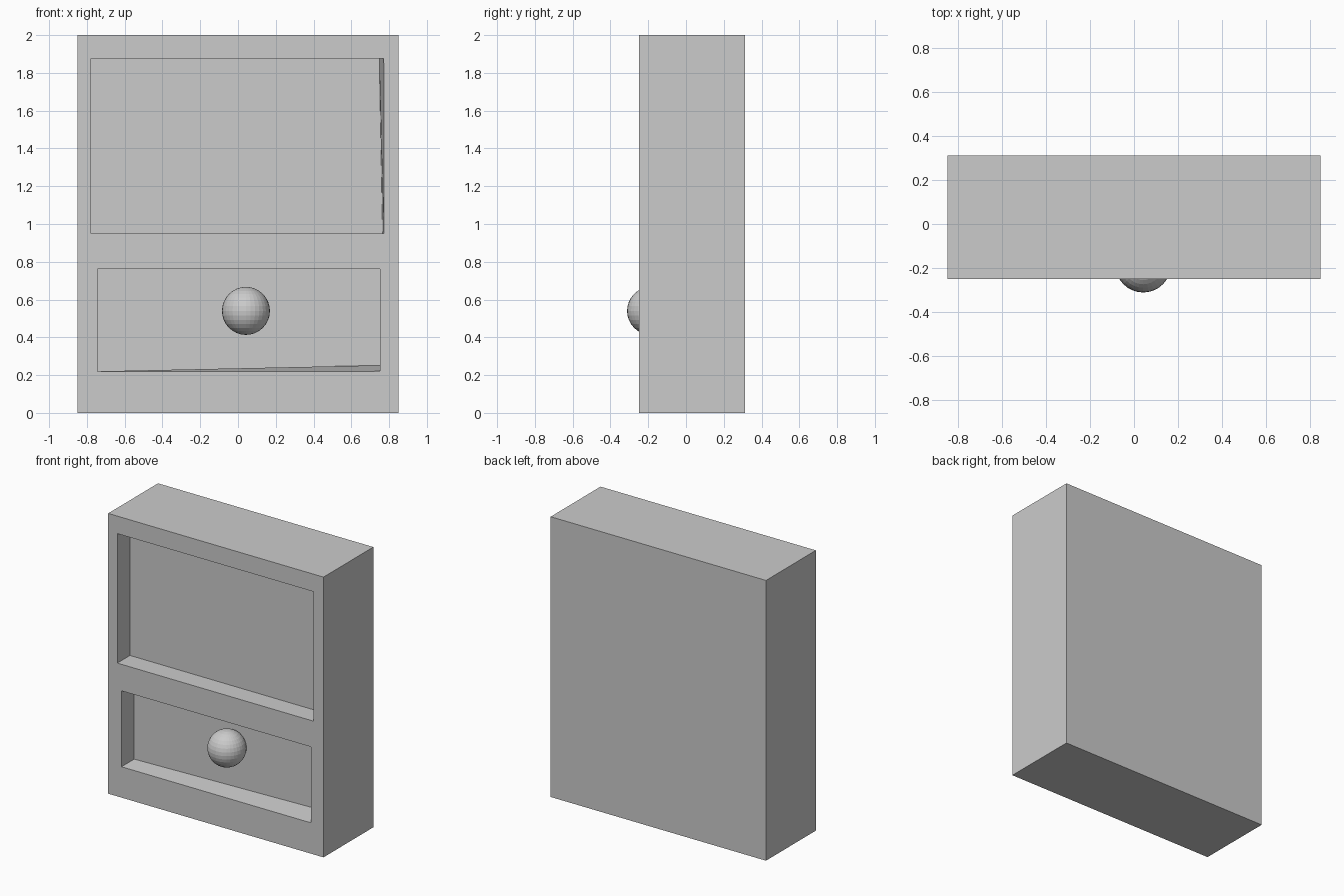
import bpy, bmesh

if "Cube" in bpy.data.objects:
    bpy.data.objects.remove(bpy.data.objects["Cube"])

FRONT, BACK = -0.25, 0.312


def block(name, front, back, y0, y1):
    """Six-sided solid between two four-corner (x, z) outlines."""
    bm = bmesh.new()
    a = [bm.verts.new((x, y0, z)) for x, z in front]
    b = [bm.verts.new((x, y1, z)) for x, z in back]
    bm.faces.new(a)
    bm.faces.new(b[::-1])
    for i in range(4):
        j = (i + 1) % 4
        bm.faces.new((a[j], a[i], b[i], b[j]))
    bmesh.ops.recalc_face_normals(bm, faces=bm.faces)
    mesh = bpy.data.meshes.new(name)
    bm.to_mesh(mesh)
    bm.free()
    obj = bpy.data.objects.new(name, mesh)
    bpy.context.collection.objects.link(obj)
    return obj


def rect(x0, x1, z0, z1):
    return [(x0, z0), (x1, z0), (x1, z1), (x0, z1)]


# Cabinet body
outline = rect(-0.85, 0.85, 0, 2)
body = block("cabinet_body", outline, outline, FRONT, BACK)

# Recesses: front outline, and slightly skewed back outline
upper = rect(-0.778, 0.772, 0.951, 1.875)
upper_back = [(-0.778, 0.951), (0.765, 0.951), (0.748, 1.875), (-0.778, 1.875)]
lower = rect(-0.745, 0.753, 0.22, 0.762)
lower_back = [(-0.745, 0.22), (0.753, 0.252), (0.753, 0.762), (-0.745, 0.762)]

for name, front, back in (("upper_recess_cutter", upper, upper_back),
                          ("lower_recess_cutter", lower, lower_back)):
    cutter = block(name, front, back, FRONT - 0.005, FRONT + 0.143)
    cutter.hide_render = True
    mod = body.modifiers.new(name, 'BOOLEAN')
    mod.operation = 'DIFFERENCE'
    mod.solver = 'EXACT'
    mod.object = cutter
    bpy.context.view_layer.objects.active = body
    bpy.ops.object.modifier_apply(modifier=mod.name)
    bpy.data.objects.remove(cutter, do_unlink=True)

# Round drawer knob
bpy.ops.mesh.primitive_uv_sphere_add(segments=32, ring_count=16, radius=0.127,
                                     location=(0.042, -0.185, 0.54))
bpy.context.object.name = "drawer_knob"
